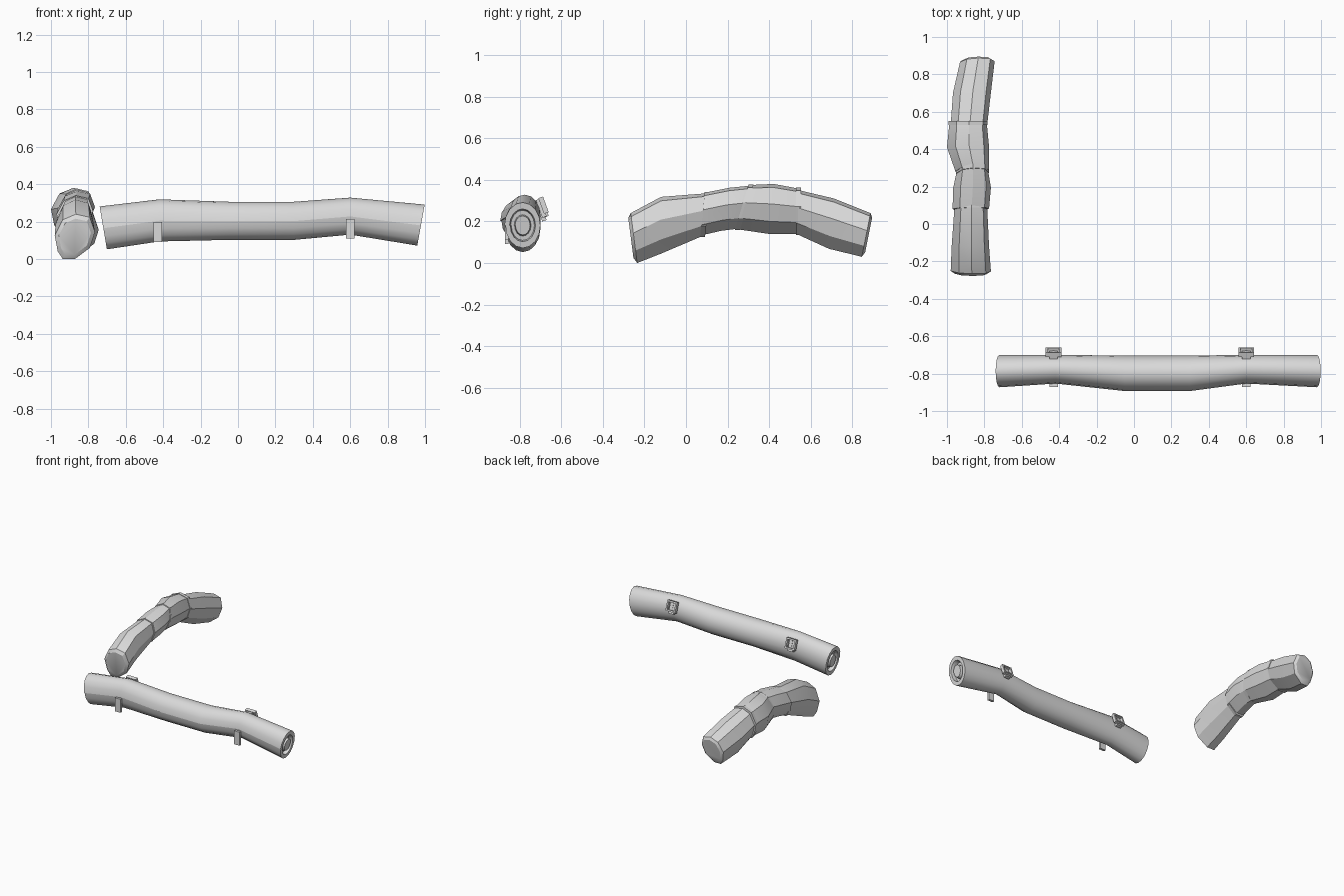
import bpy, bmesh
from math import sin, cos, pi, radians
from mathutils import Matrix, Vector

cube = bpy.data.objects.get("Cube")
if cube:
    bpy.data.objects.remove(cube, do_unlink=True)

cloth = bpy.data.materials.new("light grey")
cloth.use_nodes = True
GREY = (0.7, 0.7, 0.7, 1)
cloth.diffuse_color = GREY
bsdf = cloth.node_tree.nodes["Principled BSDF"]
bsdf.inputs["Base Color"].default_value = GREY
bsdf.inputs["Roughness"].default_value = 0.8


def finish(name, bm, angle=35):
    bmesh.ops.recalc_face_normals(bm, faces=bm.faces)
    mesh = bpy.data.meshes.new(name)
    bm.to_mesh(mesh)
    bm.free()
    mesh.materials.append(cloth)
    obj = bpy.data.objects.new(name, mesh)
    bpy.context.collection.objects.link(obj)
    bpy.ops.object.select_all(action='DESELECT')
    obj.select_set(True)
    bpy.context.view_layer.objects.active = obj
    bpy.ops.object.shade_smooth_by_angle(angle=radians(angle))
    return obj


def loft(name, rings, angle=35):
    """Skin a list of equal-length point rings and cap both ends."""
    bm = bmesh.new()
    loops = [[bm.verts.new(p) for p in ring] for ring in rings]
    n = len(loops[0])
    for a, b in zip(loops, loops[1:]):
        for i in range(n):
            j = (i + 1) % n
            bm.faces.new((a[i], a[j], b[j], b[i]))
    bm.faces.new(loops[0])
    bm.faces.new(loops[-1])
    return finish(name, bm, angle)


def boxes(name, parts, matrix):
    """Join several (centre, size) boxes, placed by one matrix."""
    bm = bmesh.new()
    for centre, size in parts:
        m = matrix @ Matrix.Translation(centre) @ Matrix.Diagonal((*size, 1))
        bmesh.ops.create_cube(bm, size=1, matrix=m)
    return finish(name, bm)


# Rolled blanket: spiral section with the free edge along the front
SIDES = 16


def roll_ring(station, scale=1.0, inset=0.0):
    x, y, ry, z, rz, lean = station
    ring = []
    for i in range(SIDES + 1):
        t = i / SIDES
        a = pi + 2 * pi * t
        r = scale * (0.94 + 0.06 * (1 - t))
        dz = rz * r * sin(-a)
        ring.append((x + inset + lean * dz, y + ry * r * cos(a), z + dz))
    return ring


# x, y, y radius, z, z radius, lean
roll = [(-0.72, -0.785, 0.088, 0.165, 0.118, -0.17),
        (-0.42, -0.775, 0.078, 0.205, 0.116, 0),
        (-0.05, -0.797, 0.096, 0.203, 0.105, 0),
        (0.30, -0.797, 0.096, 0.203, 0.105, 0),
        (0.60, -0.775, 0.078, 0.228, 0.102, 0),
        (0.978, -0.785, 0.088, 0.18, 0.113, 0.18)]
end_steps = [(0.42, 0.0), (0.47, 0.03), (0.66, 0.03), (0.72, 0.0)]
rings = [roll_ring(roll[0], s, d) for s, d in end_steps]
rings += [roll_ring(s) for s in roll]
rings += [roll_ring(roll[-1], s, -d) for s, d in reversed(end_steps)]
loft("rolled_blanket", rings)

# Strap tails in front, buckles behind
for side, x, z in (("right", -0.43, 0.145), ("left", 0.6, 0.163)):
    boxes(side + "_strap_tail", [((0, 0, 0), (0.046, 0.018, 0.105))],
          Matrix.Translation((x, -0.862, z)))
    place = Matrix.Translation((x, -0.685, z + 0.115)) @ Matrix.Rotation(radians(20), 4, 'X')
    bars = [((s * 0.036, 0, 0), (0.012, 0.024, 0.08)) for s in (-1, 1)]
    bars += [((0, 0, s * 0.034), (0.084, 0.024, 0.012)) for s in (-1, 1)]
    bars.append(((0, -0.012, 0), (0.012, 0.02, 0.07)))
    boxes(side + "_buckle", bars, place)
    boxes(side + "_buckle_strap", [((0, -0.015, -0.01), (0.044, 0.022, 0.09))], place)

# Curved bundle: leaning polygon section, four segments end to end
SECTION = [(-0.6, -1), (0, -1), (0.75, -0.5), (1, 0.2), (0.75, 0.86),
           (0.05, 1), (-0.6, 0.75), (-1, 0.05), (-0.85, -0.65)]


def bundle_ring(station, scale=1.0, shift=0.0):
    y, x0, x1, z0, z1, lean = station
    cx, cz = (x0 + x1) / 2, (z0 + z1) / 2
    hx, hz = scale * (x1 - x0) / 2, scale * (z1 - z0) / 2
    return [(cx + hx * u, y + shift + lean * hz * v, cz + hz * v)
            for u, v in SECTION]


# y, x from, x to, z from, z to, lean
segments = {
    "front_segment": [(-0.25, -0.98, -0.765, 0.0, 0.24, -0.13),
                      (-0.12, -0.975, -0.775, 0.045, 0.318, 0),
                      (0.09, -0.96, -0.785, 0.13, 0.335, 0.1)],
    "front_middle_segment": [(0.08, -0.97, -0.775, 0.132, 0.338, 0.1),
                             (0.19, -0.967, -0.765, 0.155, 0.362, 0.2),
                             (0.28, -0.948, -0.78, 0.165, 0.372, 0.3)],
    "back_middle_segment": [(0.28, -0.955, -0.775, 0.162, 0.375, 0.3),
                            (0.41, -1.0, -0.775, 0.14, 0.38, 0.1),
                            (0.54, -0.987, -0.787, 0.14, 0.358, 0)],
    "back_segment": [(0.53, -0.98, -0.785, 0.14, 0.353, 0),
                     (0.70, -0.968, -0.765, 0.068, 0.31, 0.1),
                     (0.866, -0.93, -0.745, 0.03, 0.24, 0.2)],
}
for name, stations in segments.items():
    rings = [bundle_ring(s) for s in stations]
    # Softly rounded outer ends
    if name == "front_segment":
        rings.insert(0, bundle_ring(stations[0], 0.8, -0.015))
    if name == "back_segment":
        rings.append(bundle_ring(stations[-1], 0.8, 0.012))
    loft(name, rings, 30)

# Thin ties around the bundle
for name in list(segments)[:3]:
    joint = segments[name][-1]
    loft(name.replace("segment", "tie"),
         [bundle_ring(joint, 1.05, d) for d in (-0.012, 0.012)], 30)
